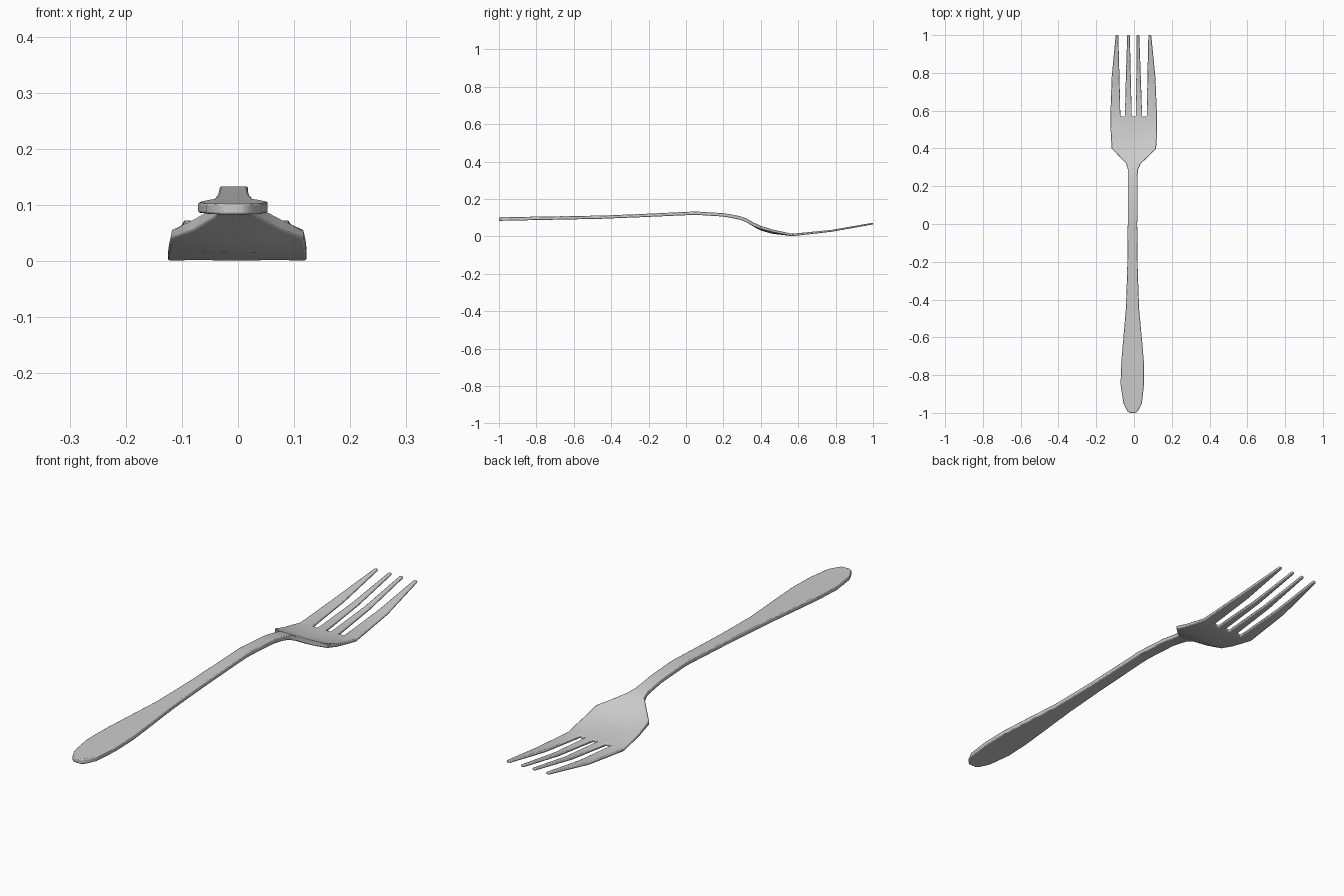
import bpy, bmesh

if "Cube" in bpy.data.objects:
    bpy.data.objects.remove(bpy.data.objects["Cube"])

# Side profile: y, underside z, upper z, edge lift of the shallow bowl
PROFILE = [(-1, .083, .102, 0), (-.4, .095, .112, 0), (-.1, .109, .126, 0),
           (.05, .115, .133, 0), (.2, .106, .124, 0), (.28, .092, .111, 0),
           (.32, .077, .097, 0), (.36, .053, .073, .004), (.4, .031, .048, .009),
           (.46, .014, .028, .009), (.57, .001, .013, 0), (.8, .027, .037, 0),
           (1, .064, .073, 0)]

# Outline of handle and head: y, left x, right x
OUTLINE = [(-1, -.022, .008), (-.99, -.036, .021), (-.95, -.056, .042),
           (-.85, -.071, .053), (-.74, -.068, .053), (-.62, -.058, .043),
           (-.45, -.043, .027), (-.25, -.036, .020), (0, -.033, .017),
           (.2, -.033, .018), (.29, -.033, .022), (.32, -.042, .036),
           (.36, -.080, .078), (.4, -.118, .117), (.46, -.122, .121),
           (.51, -.124, .122), (.57, -.125, .122)]

# Tine edges from left to right at the root, middle and tip
ROOT = [-.125, -.072, -.048, -.012, .010, .043, .068, .122]
TINES = [(.78, [-.118, -.077, -.043, -.017, .012, .036, .071, .113]),
         (1.0, [-.097, -.083, -.036, -.022, .014, .028, .076, .091])]


def section(y):
    for a, b in zip(PROFILE, PROFILE[1:]):
        if y <= b[0]:
            t = (y - a[0]) / (b[0] - a[0])
            return [p + (q - p) * t for p, q in zip(a[1:], b[1:])]
    return PROFILE[-1][1:]


bm = bmesh.new()


def add_row(y, xs):
    low, _, lift = section(y)
    return [bm.verts.new((x, y, low + lift * (x / .12) ** 2)) for x in xs]


def bridge(a, b, step=1):
    for i in range(0, len(a) - 1, step):
        bm.faces.new((a[i], a[i + 1], b[i + 1], b[i]))


# Handle and head, with extra rows along the curved neck
fractions = [(x - ROOT[0]) / (ROOT[-1] - ROOT[0]) for x in ROOT]
rows = dict((y, (l, r)) for y, l, r in OUTLINE)
for y in (.05, .12, .25):
    rows[y] = (-.033, .018)
previous = None
for y in sorted(rows):
    l, r = rows[y]
    current = add_row(y, [l + (r - l) * f for f in fractions])
    if previous:
        bridge(previous, current)
    previous = current

# Four tapering tines
for y, xs in TINES:
    current = add_row(y, xs)
    bridge(previous, current, 2)
    previous = current

# Thickness that follows the side profile
result = bmesh.ops.extrude_face_region(bm, geom=bm.faces[:], use_keep_orig=True)
for v in result["geom"]:
    if isinstance(v, bmesh.types.BMVert):
        low, high, _ = section(v.co.y)
        v.co.z += high - low
bmesh.ops.recalc_face_normals(bm, faces=bm.faces[:])

mesh = bpy.data.meshes.new("fork")
bm.to_mesh(mesh)
bm.free()
fork = bpy.data.objects.new("fork", mesh)
bpy.context.collection.objects.link(fork)

# Softened rims
bevel = fork.modifiers.new("soft_rim", 'BEVEL')
bevel.width = .0035
bevel.segments = 2
bevel.limit_method = 'ANGLE'
bevel.angle_limit = .9

bpy.context.view_layer.objects.active = fork
fork.select_set(True)
bpy.ops.object.shade_smooth_by_angle(angle=.7)
